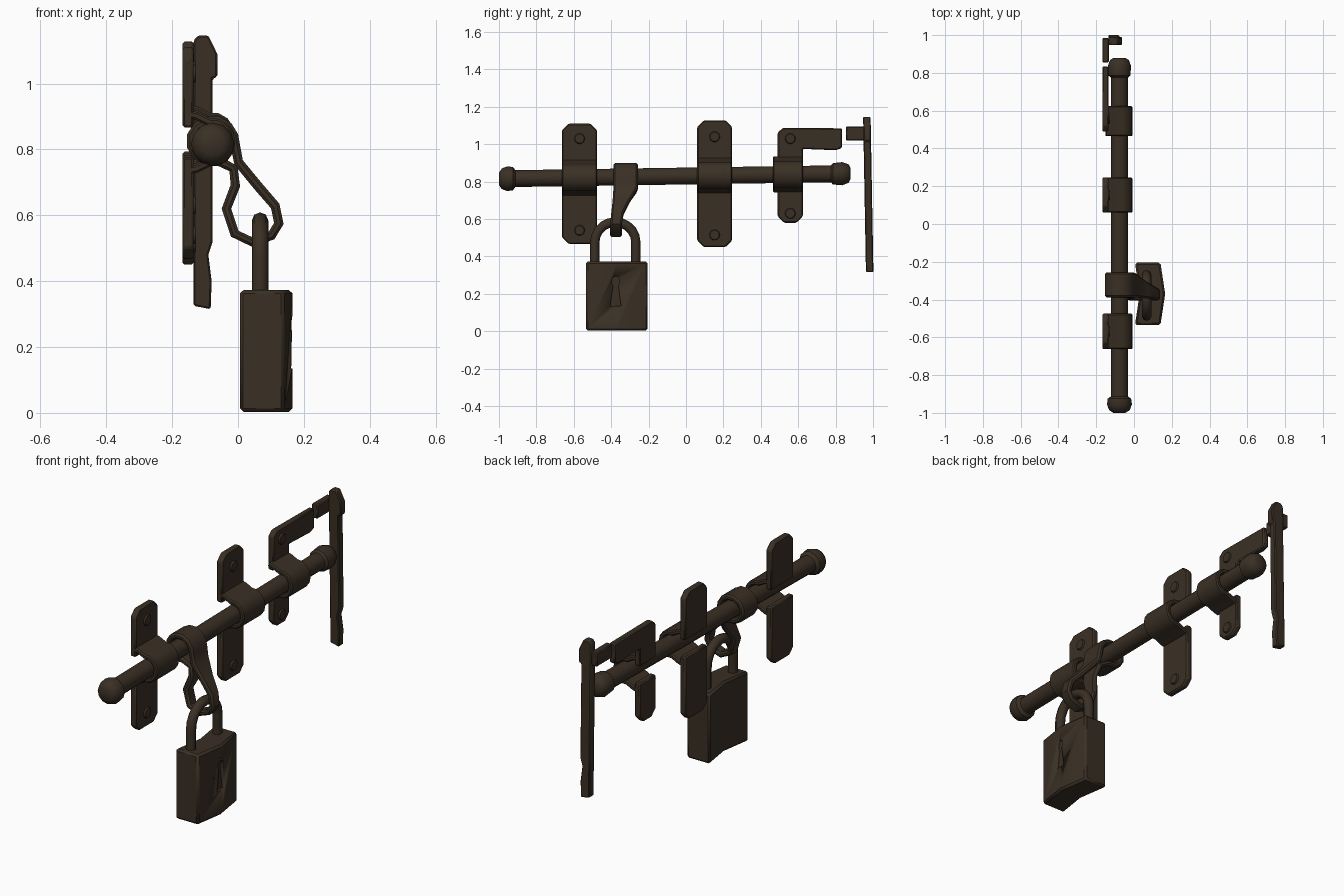
import bpy, bmesh, math
from mathutils import Vector

if "Cube" in bpy.data.objects:
    bpy.data.objects.remove(bpy.data.objects["Cube"])

iron = bpy.data.materials.new("dark_iron_brown")
iron.diffuse_color = (0.042, 0.029, 0.018, 1)
iron.use_nodes = True
iron.node_tree.nodes["Principled BSDF"].inputs["Base Color"].default_value = iron.diffuse_color


def finish(name, bm, bevel=0.0):
    bmesh.ops.recalc_face_normals(bm, faces=bm.faces[:])
    me = bpy.data.meshes.new(name)
    bm.to_mesh(me)
    bm.free()
    me.shade_smooth()
    me.set_sharp_from_angle(angle=math.radians(40))
    me.materials.append(iron)
    ob = bpy.data.objects.new(name, me)
    bpy.context.collection.objects.link(ob)
    if bevel:
        m = ob.modifiers.new("edge_bevel", 'BEVEL')
        m.width, m.segments, m.limit_method = bevel, 1, 'ANGLE'
    return ob


def loft(name, rings, closed=False):
    """Skin a list of equal-length rings of points."""
    bm = bmesh.new()
    vs = [[bm.verts.new(p) for p in r] for r in rings]
    n = len(vs[0])
    for k in range(len(vs) if closed else len(vs) - 1):
        a, b = vs[k], vs[(k + 1) % len(vs)]
        for i in range(n):
            bm.faces.new((a[i], a[(i + 1) % n], b[(i + 1) % n], b[i]))
    if not closed:
        bm.faces.new(vs[0])
        bm.faces.new(vs[-1])
    return finish(name, bm)


def prism(name, pts, axis, lo, hi, bevel=0.0, shear=None):
    """Extrude a 2D outline along x (points y,z), y (points x,z) or z (points x,y)."""
    def place(p, d):
        v = list(p)
        v.insert(axis, d)
        if shear:
            v[1] += shear(v[2])
        return v
    bm = bmesh.new()
    a = [bm.verts.new(place(p, lo)) for p in pts]
    b = [bm.verts.new(place(p, hi)) for p in pts]
    bm.faces.new(a)
    bm.faces.new(b)
    for i in range(len(pts)):
        j = (i + 1) % len(pts)
        bm.faces.new((a[i], a[j], b[j], b[i]))
    return finish(name, bm, bevel)


def strap(name, path, t, closed=False, c=0.006):
    """Sweep a chamfered flat bar along x,z points, each with its own y range."""
    rings, n = [], len(path)
    for i, (x, z, y0, y1) in enumerate(path):
        p = path[(i - 1) % n] if closed or i else path[0]
        q = path[(i + 1) % n] if closed or i < n - 1 else path[-1]
        d = Vector((q[0] - p[0], q[1] - p[1])).normalized()
        nx, nz, h = -d.y, d.x, t / 2
        sec = [(h, y0 + c), (h, y1 - c), (h - c, y1), (c - h, y1),
               (-h, y1 - c), (-h, y0 + c), (c - h, y0), (h - c, y0)]
        rings.append([(x + nx * s, y, z + nz * s) for s, y in sec])
    return loft(name, rings, closed)


def clipped(y0, y1, z0, z1, top, c=0.035):
    """Rectangle whose two outer corners are cut off."""
    if top:
        return [(y0, z0), (y1, z0), (y1, z1 - c), (y1 - c, z1), (y0 + c, z1), (y0, z1 - c)]
    return [(y0, z1), (y1, z1), (y1, z0 + c), (y1 - c, z0), (y0 + c, z0), (y0, z0 + c)]


RX = -0.077                                  # rod axis


def rod_z(y):
    return 0.83 + 0.015 * y


# Sliding rod with knobbed ends
prof = [(-1.0, .032), (-.985, .055), (-.955, .066), (-.925, .062), (-.912, .045), (.775, .045),
        (.785, .057), (.835, .062), (.868, .05), (.88, .03)]
loft("sliding_rod", [[(RX + r * math.cos(k * math.pi / 6), y, rod_z(y) + r * math.sin(k * math.pi / 6))
                      for k in range(12)] for y, r in prof])

# Brackets: upper and lower plates, a bulged strap over the rod, two rivets
brackets = [(-.663, -.475, .467, 1.11, .54, 1.03, 0), (.06, .246, .45, 1.128, .515, 1.04, 0),
            (.49, .625, .58, 1.088, .63, 1.03, .025)]
for i, (y0, y1, zb, zt, r0, r1, extra) in enumerate(brackets):
    tag = ("near", "middle", "far")[i]
    c = rod_z((y0 + y1) / 2)
    outline = clipped(y0, y1, c + .045, zt, True)
    if i == 2:                               # far bracket carries the latch arm
        outline = [(y0, c + .045), (y1, c + .045), (y1, .975), (.80, .968), (.834, .98),
                   (.834, 1.085), (y0 + .03, zt), (y0, zt - .025)]
    prism(tag + "_bracket_upper_plate", outline, 0, -.168, -.135, .006)
    prism(tag + "_bracket_lower_plate", clipped(y0, y1, zb, c - .045, False), 0, -.168, -.135, .006)
    arc = [(RX + .057 * math.cos(math.radians(a)), c + .062 * math.sin(math.radians(a)))
           for a in range(100, -101, -25)]
    path = [(-.148, c + .085), (-.125, c + .08)] + arc + [(-.125, c - .08), (-.148, c - .085)]
    strap(tag + "_bracket_strap", [(x, z, y0 - extra, y1) for x, z in path], .024)
    for z in (r0, r1):
        ym = (y0 + y1) / 2
        prism(tag + "_rivet", [(ym + .029 * math.cos(k * math.pi / 5), z + .029 * math.sin(k * math.pi / 5))
                               for k in range(10)], 0, -.14, -.127, .004)

# Hasp: collar round the rod running into a hanging teardrop ring
hz = rod_z(-.32)
collar = [(RX + .066 * math.cos(math.radians(a)), hz + .062 * math.sin(math.radians(a)), -.388, -.257)
          for a in range(285, 9, -30)]
ring = [(-.008, .81, -.388, -.257), (.002, .76, -.388, -.26), (.062, .687, -.393, -.305),
        (.113, .628, -.4, -.335), (.124, .575, -.404, -.342), (.102, .539, -.406, -.342),
        (.045, .518, -.406, -.342), (-.01, .544, -.406, -.342), (-.035, .62, -.4, -.335),
        (-.008, .69, -.393, -.3), (-.014, .742, -.388, -.265)]
strap("hasp_ring", collar + ring, .029, closed=True, c=.009)

# Padlock body: chevron plan, with a sunk keyhole
plan = [(.005, -.535), (.14, -.535), (.165, -.37), (.14, -.205), (.005, -.205), (.03, -.37)]
body = prism("padlock_body", plan, 2, .003, .373, .01)
hole = [(-.376 + .022 * math.cos(math.radians(a)), .265 + .03 * math.sin(math.radians(a)))
        for a in range(-50, 231, 40)] + [(-.405, .135), (-.347, .135)]
cutter = prism("keyhole_cutter", hole, 0, .15, .2)
cutter.hide_render = True
cutter.hide_set(True)
m = body.modifiers.new("keyhole", 'BOOLEAN')
m.operation, m.object, m.solver = 'DIFFERENCE', cutter, 'EXACT'

# Padlock shackle
loop = [(-.488, .33)] + [(-.378 - .11 * math.cos(k * math.pi / 10), .475 + .109 * math.sin(k * math.pi / 10))
                         for k in range(11)] + [(-.268, .33)]
cu = bpy.data.curves.new("padlock_shackle", 'CURVE')
cu.dimensions, cu.bevel_depth, cu.bevel_resolution = '3D', .025, 2
sp = cu.splines.new('POLY')
sp.points.add(len(loop) - 1)
for p, (y, z) in zip(sp.points, loop):
    p.co = (.067, y, z, 1)
cu.materials.append(iron)
bpy.context.collection.objects.link(bpy.data.objects.new("padlock_shackle", cu))

# Upright strike bar on the far side, with its short tab
bar = [(-.135, .325), (-.135, 1.13), (-.122, 1.146), (-.09, 1.146), (-.063, 1.09), (-.063, 1.02),
       (-.077, 1.015), (-.077, .88), (-.077, .52), (-.09, .48), (-.08, .4), (-.083, .315)]
prism("strike_bar", bar, 1, .947, .987, .005, shear=lambda z: .015 * (1.146 - z) / .83)
prism("strike_tab", [(.855, 1.02), (.985, 1.02), (.985, 1.095), (.855, 1.095)], 0, -.168, -.133, .005)
